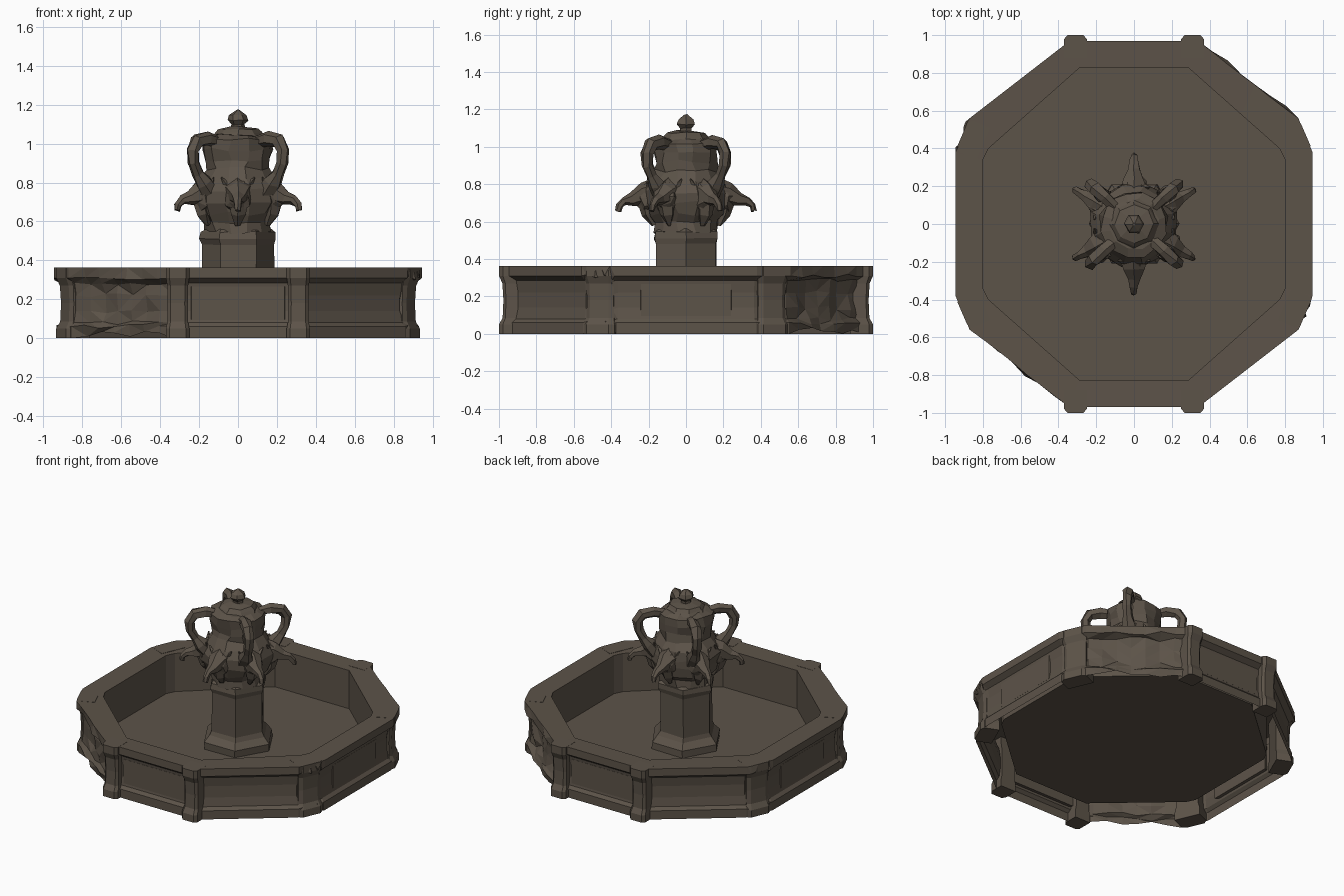
import bpy, bmesh, math, random
from mathutils import Vector, Matrix

random.seed(4)
if "Cube" in bpy.data.objects:
    bpy.data.objects.remove(bpy.data.objects["Cube"])

stone = bpy.data.materials.new("weathered stone")
stone.use_nodes = True
colour = (0.108, 0.087, 0.066, 1)
stone.diffuse_color = colour
stone.node_tree.nodes["Principled BSDF"].inputs["Base Color"].default_value = colour


def jitter(verts, amount):
    for v in verts:
        v.co += Vector([random.uniform(-amount, amount) for _ in range(3)])


def finish(name, bm, recalc=True):
    if recalc:
        bmesh.ops.recalc_face_normals(bm, faces=bm.faces)
    mesh = bpy.data.meshes.new(name)
    bm.to_mesh(mesh)
    bm.free()
    mesh.materials.append(stone)
    obj = bpy.data.objects.new(name, mesh)
    bpy.context.collection.objects.link(obj)
    return obj


def bridge(bm, a, b):
    n = len(a)
    for i in range(n):
        bm.faces.new((a[i], a[(i + 1) % n], b[(i + 1) % n], b[i]))


def loft(name, rings, rough=0.0, place=Matrix()):
    """Skin a list of point rings and cap both ends."""
    bm = bmesh.new()
    loops = [[bm.verts.new(p) for p in ring] for ring in rings]
    for a, b in zip(loops, loops[1:]):
        bridge(bm, a, b)
    bm.faces.new(loops[0])
    bm.faces.new(loops[-1])
    jitter(bm.verts, rough)
    bm.transform(place)
    return finish(name, bm)


def lathe(name, profile, sides, rough=0.0, turn=0.0):
    steps = [turn + math.tau * i / sides for i in range(sides)]
    return loft(name, [[(r * math.cos(a), r * math.sin(a), z) for a in steps]
                       for r, z in profile], rough)


def tube(name, path, sides, angle, rough):
    """Tapered tube in an upright plane; path holds (reach, height, radius)."""
    rings = []
    for i, (r, z, w) in enumerate(path):
        before, after = path[max(i - 1, 0)], path[min(i + 1, len(path) - 1)]
        t = Vector((after[0] - before[0], 0, after[1] - before[1])).normalized()
        n = Vector((-t.z, 0, t.x))
        rings.append([Vector((r, 0, z)) + w * (math.cos(a) * n + math.sin(a) * Vector((0, 1, 0)))
                      for a in [math.tau * k / sides for k in range(sides)]])
    return loft(name, rings, rough, Matrix.Rotation(angle, 4, 'Z'))


# Basin: plan outline mirrored from one quarter, walls subdivided for rough stone
SEG = 7


def outline(quarter):
    c = [Vector(p) for p in quarter]
    flip = lambda pts, sx, sy: [Vector((p.x * sx, p.y * sy)) for p in pts]
    corners = c + flip(c[::-1], -1, 1) + flip(c, -1, -1) + flip(c[::-1], 1, -1)
    pts = []
    for i, p in enumerate(corners):
        q = corners[(i + 1) % len(corners)]
        pts += [p.lerp(q, k / SEG) for k in range(SEG)]
    return pts


outer = outline([(0.945, 0.38), (0.87, 0.56), (0.34, 0.97)])
inner = outline([(0.80, 0.34), (0.77, 0.40), (0.29, 0.825)])
FLOOR = 0.09
bm = bmesh.new()
loops = [[bm.verts.new((p.x, p.y, FLOOR)) for p in inner],
         [bm.verts.new((p.x, p.y, 0.36)) for p in inner]]
wall = [(0.363, 1.0), (0.31, 1.0), (0.285, 0.965), (0.22, 0.955), (0.14, 0.955),
        (0.08, 0.965), (0.06, 0.985), (0.0, 0.985)]
for level, (z, s) in enumerate(wall):
    ring = []
    for i, p in enumerate(outer):
        side, k = divmod(i, SEG)
        diagonal = side % 3 == 1 and k > 0
        x, y, h = p.x * s, p.y * s, z
        if diagonal:
            rough = 0.004 if level == 0 else 0.016
            push = 1 + random.uniform(-rough, rough)
            x, y = x * push, y * push
            if z == 0:
                h = random.uniform(0, 0.035)
            elif level:
                h += random.uniform(-0.012, 0.012)
        ring.append(bm.verts.new((x, y, h)))
    loops.append(ring)
for a, b in zip(loops, loops[1:]):
    bridge(bm, a, b)
bm.faces.new(loops[0])
bmesh.ops.triangulate(bm, faces=[f for f in bm.faces if len(f.verts) == 4
                                 and f.calc_center_median().z < 0.34])
finish("basin", bm)

# Corner piers with a capital and a foot
pier_profile = [(0.0, 1.0), (0.05, 1.0), (0.085, 0.72), (0.18, 0.66),
                (0.27, 0.74), (0.31, 1.0), (0.363, 1.0)]


def pier(name, x, y, angle, half):
    rings = []
    for z, s in pier_profile:
        w, front = half * (0.6 + 0.4 * s), 0.07 * s
        rings.append([(-0.05, -w, z), (front * 0.7, -w, z), (front, -w * 0.7, z),
                      (front, w * 0.7, z), (front * 0.7, w, z), (-0.05, w, z)])
    loft(name, rings, 0.0, Matrix.Translation((x, y, 0)) @ Matrix.Rotation(angle, 4, 'Z'))


for sx, lr in ((1, "left"), (-1, "right")):
    for sy, fb in ((-1, "front"), (1, "back")):
        pier(f"{fb}_{lr}_end_pier", 0.31 * sx, 0.93 * sy, math.pi / 2 * sy, 0.06)
        pier(f"{fb}_{lr}_side_pier", 0.845 * sx, 0.445 * sy,
             math.atan2(0.4 * sy, 0.92 * sx), 0.09)

# Raised panels on the four straight walls
for name, angle, reach in (("left", 0, 0.902), ("back", 90, 0.926),
                           ("right", 180, 0.902), ("front", 270, 0.926)):
    rings = [[(d, -w, 0.18 - h), (d, w, 0.18 - h), (d, w, 0.18 + h), (d, -w, 0.18 + h)]
             for d, w, h in ((reach - 0.02, 0.25, 0.09), (reach + 0.008, 0.24, 0.085))]
    loft(name + "_panel", rings, 0.0, Matrix.Rotation(math.radians(angle), 4, 'Z'))

# Six-sided pedestal
lathe("pedestal", [(0.24, FLOOR), (0.24, 0.14), (0.20, 0.18), (0.185, 0.21), (0.185, 0.48),
                   (0.197, 0.51), (0.19, 0.545), (0.17, 0.56)], 6, 0.004)

# Urn, lid and finial
lathe("urn", [(0.17, 0.54), (0.175, 0.60), (0.20, 0.64), (0.225, 0.70), (0.23, 0.76),
              (0.205, 0.82), (0.17, 0.87), (0.165, 0.92), (0.18, 0.97), (0.175, 1.02),
              (0.13, 1.04)], 12, 0.012, math.radians(15))
lathe("lid", [(0.14, 1.03), (0.12, 1.055), (0.105, 1.075), (0.05, 1.085)], 8, 0.005)
lathe("finial", [(0.035, 1.07), (0.035, 1.10), (0.055, 1.12), (0.045, 1.145), (0.008, 1.172)], 6, 0.003)

# Four looped handles on the diagonals
handle = [(0.13, 1.01, 0.03), (0.21, 1.025, 0.036), (0.28, 1.015, 0.036), (0.312, 0.965, 0.034),
          (0.305, 0.90, 0.03), (0.275, 0.845, 0.03), (0.24, 0.80, 0.045), (0.19, 0.74, 0.05)]
for i, deg in enumerate((42, 138, 222, 318)):
    tube(f"handle_{i + 1}", handle, 6, math.radians(deg), 0.005)

# Six carved heads with drooping spouts
spout = [(0.17, 0.75, 0.085), (0.23, 0.745, 0.062), (0.285, 0.72, 0.036),
         (0.33, 0.71, 0.024), (0.355, 0.685, 0.019), (0.362, 0.655, 0.014)]
for i in range(6):
    angle = math.radians(30 + 60 * i)
    turn = Matrix.Rotation(angle, 4, 'Z')
    tube(f"spout_{i + 1}", spout, 6, angle, 0.004)
    bm = bmesh.new()
    bmesh.ops.create_icosphere(bm, subdivisions=2, radius=0.07)
    for v in bm.verts:
        v.co.z *= 1.2
    jitter(bm.verts, 0.009)
    for s in (-1, 1):
        # Ears flare up beside the brow
        bmesh.ops.create_cone(bm, cap_ends=True, segments=4, radius1=0.028, radius2=0.004, depth=0.09,
                              matrix=Matrix.Translation((0.0, 0.06 * s, 0.06))
                              @ Matrix.Rotation(-0.6 * s, 4, 'X'))
    bm.transform(turn @ Matrix.Translation((0.195, 0, 0.73)))
    finish(f"head_{i + 1}", bm)
    # Tapering leaf below each head
    tube(f"leaf_{i + 1}", [(0.21, 0.70, 0.05), (0.20, 0.64, 0.04), (0.175, 0.58, 0.012)], 5, angle, 0.004)
